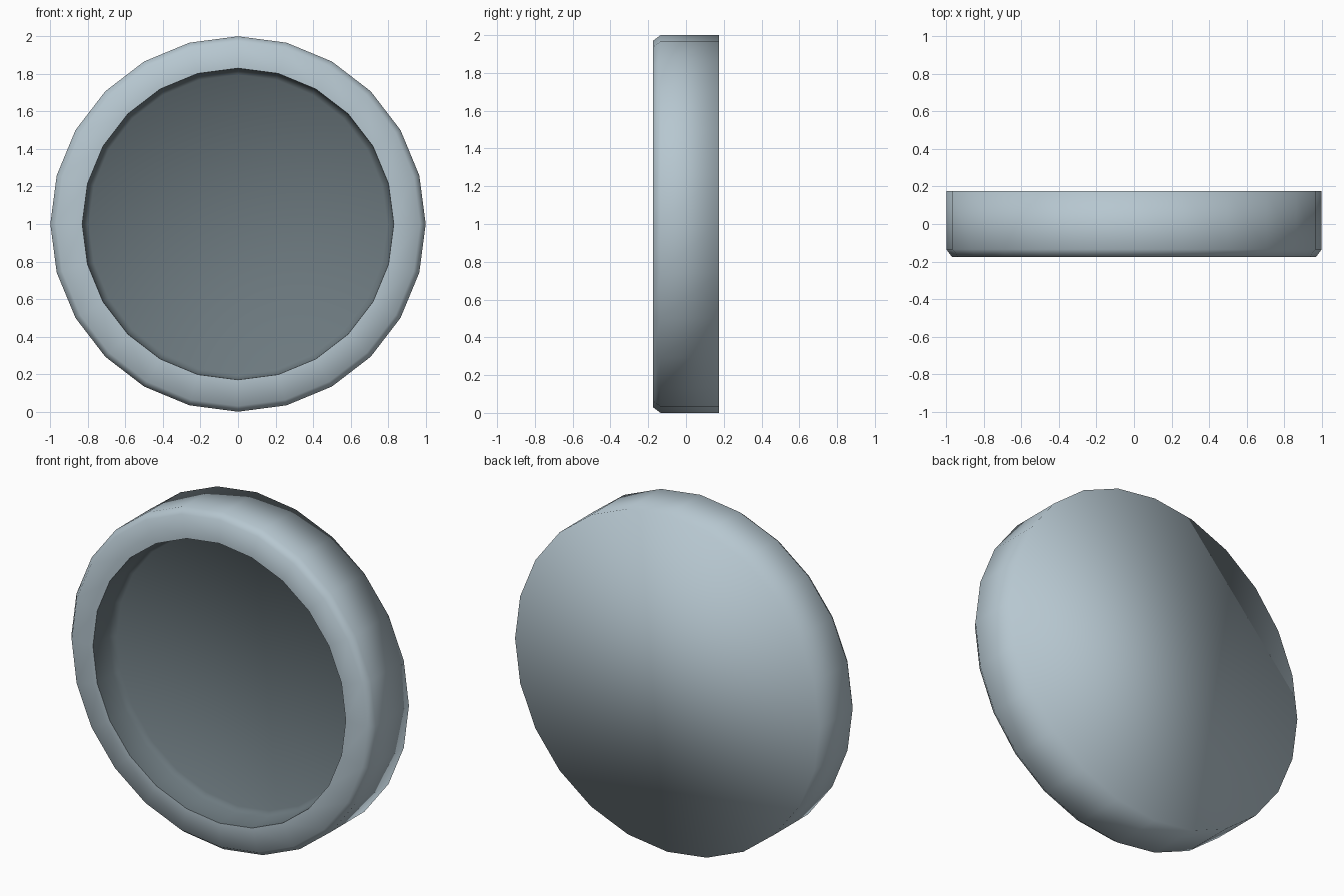
import bpy, bmesh, math

if "Cube" in bpy.data.objects:
    bpy.data.objects.remove(bpy.data.objects["Cube"])

SIDES = 24


def material(name, rgb):
    m = bpy.data.materials.new(name)
    m.diffuse_color = (*rgb, 1)
    m.use_nodes = True
    m.node_tree.nodes["Principled BSDF"].inputs["Base Color"].default_value = m.diffuse_color
    return m


def lathe(name, profile, mat, cap_faces_front):
    """Spin (radius, y) points around the y axis and cap the last ring."""
    bm = bmesh.new()
    rings = []
    for r, y in profile:
        rings.append([bm.verts.new((r * math.cos(math.tau * i / SIDES), y,
                                    1 + r * math.sin(math.tau * i / SIDES)))
                      for i in range(SIDES)])
    for a, b in zip(rings, rings[1:]):
        for i in range(SIDES):
            j = (i + 1) % SIDES
            bm.faces.new((a[i], a[j], b[j], b[i]))
    cap = bm.faces.new(rings[-1])
    bmesh.ops.recalc_face_normals(bm, faces=bm.faces)
    bm.normal_update()
    if (cap.normal.y < 0) != cap_faces_front:
        bmesh.ops.reverse_faces(bm, faces=bm.faces)
    mesh = bpy.data.meshes.new(name)
    bm.to_mesh(mesh)
    bm.free()
    mesh.materials.append(mat)
    mesh.shade_smooth()
    obj = bpy.data.objects.new(name, mesh)
    bpy.context.collection.objects.link(obj)


pale = material("pale blue grey", (0.47, 0.57, 0.63))
dark = material("dark slate", (0.15, 0.19, 0.21))

# Outer casing: front rim, small chamfer, side wall and closed back
lathe("casing", [(0.83, -0.175), (0.97, -0.175), (1.0, -0.135),
                 (1.0, 0.175)], pale, False)

# Recessed face: wall with a chamfered foot and flat floor inside the rim
lathe("recessed_face", [(0.83, -0.175), (0.825, -0.03), (0.795, 0.0)],
      dark, True)
